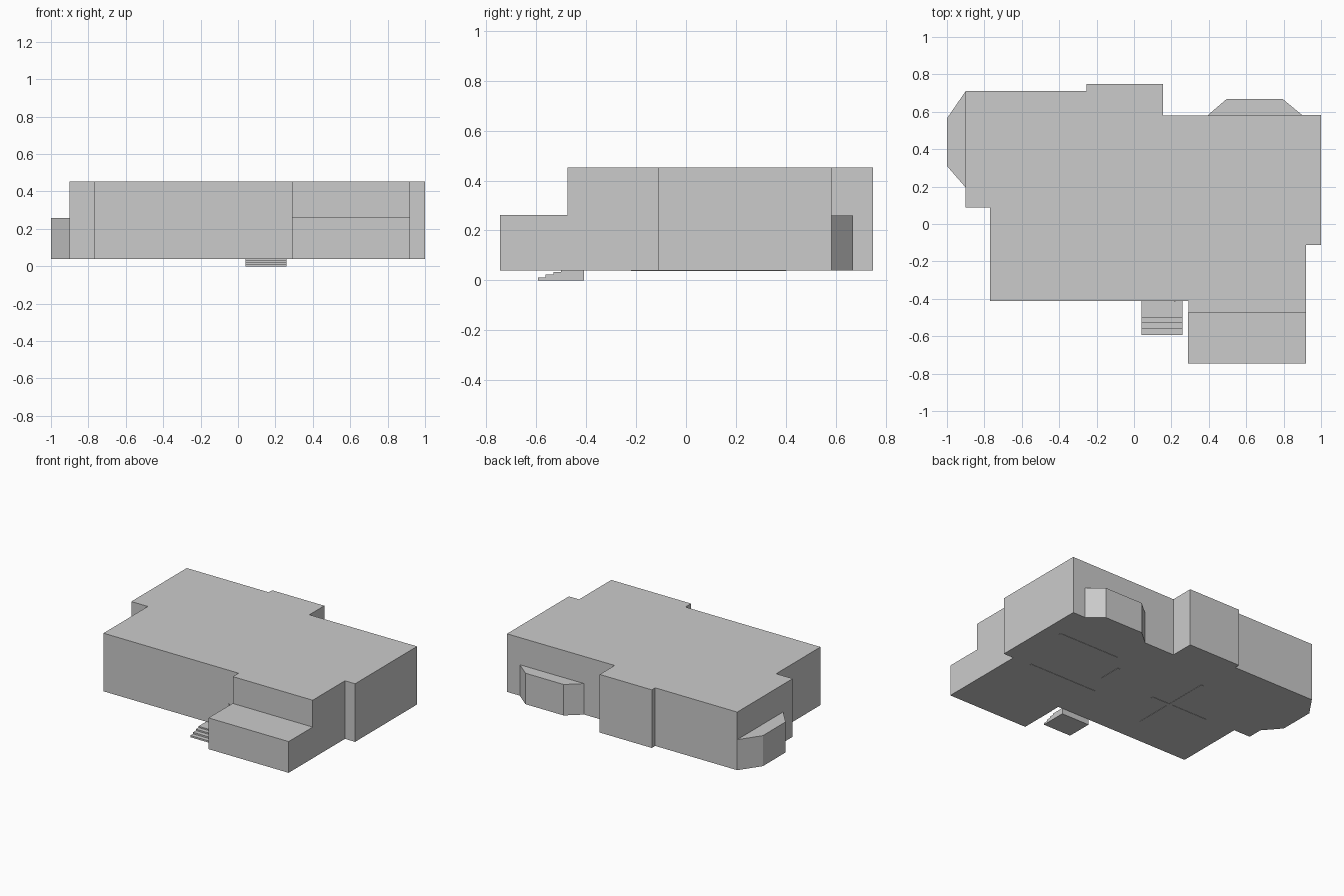
import bpy, bmesh

if "Cube" in bpy.data.objects:
    bpy.data.objects.remove(bpy.data.objects["Cube"])

BASE = 0.04


def prism(name, outline, z0, z1):
    """Extrude a flat outline straight up from z0 to z1."""
    bm = bmesh.new()
    face = bm.faces.new([bm.verts.new((x, y, z0)) for x, y in outline])
    ext = bmesh.ops.extrude_face_region(bm, geom=[face], use_keep_orig=True)
    verts = [g for g in ext["geom"] if isinstance(g, bmesh.types.BMVert)]
    bmesh.ops.translate(bm, verts=verts, vec=(0, 0, z1 - z0))
    bmesh.ops.recalc_face_normals(bm, faces=bm.faces)
    mesh = bpy.data.meshes.new(name)
    bm.to_mesh(mesh)
    bm.free()
    obj = bpy.data.objects.new(name, mesh)
    bpy.context.collection.objects.link(obj)
    return obj


def box(name, x0, x1, y0, y1, z0, z1):
    return prism(name, [(x0, y0), (x1, y0), (x1, y1), (x0, y1)], z0, z1)


# Main two-storey block
prism("main_block", [
    (-0.90, 0.71), (-0.255, 0.71), (-0.255, 0.748), (0.155, 0.748),
    (0.155, 0.58), (1.0, 0.583), (1.0, -0.113), (0.92, -0.113),
    (0.92, -0.475), (0.292, -0.475), (0.292, -0.411), (-0.77, -0.411),
    (-0.77, 0.087), (-0.90, 0.087)], BASE, 0.453)

# Single-storey front wing
box("front_wing", 0.29, 0.92, -0.745, -0.472, BASE, 0.262)

# Bay windows on the back and left walls
prism("back_bay", [(0.395, 0.575), (0.395, 0.582), (0.495, 0.668),
                   (0.795, 0.668), (0.90, 0.582), (0.90, 0.575)], BASE, 0.26)
prism("left_bay", [(-0.895, 0.71), (-0.90, 0.71), (-1.0, 0.565),
                   (-1.0, 0.31), (-0.90, 0.195), (-0.895, 0.195)], BASE, 0.257)

# Entrance steps, each set back from the one below
for i, (front, top) in enumerate([(-0.593, 0.012), (-0.562, 0.023),
                                  (-0.53, 0.033), (-0.50, 0.042)]):
    z0 = 0 if i == 0 else (0.012, 0.023, 0.033)[i - 1]
    box(f"entrance_step_{i + 1}", 0.04, 0.26, front, -0.409, z0, top)

# Narrow trim beside the entrance
box("entrance_trim", 0.213, 0.221, -0.414, -0.409, BASE, 0.215)

# Undersides of the interior partition walls, just showing below the floor
partitions = [(0.24, 0.78, -0.12, -0.10), (0.41, 0.89, 0.305, 0.325),
              (0.30, 0.32, 0.05, 0.22), (-0.25, -0.23, -0.22, 0.40),
              (-0.54, -0.09, 0.06, 0.08)]
for i, (x0, x1, y0, y1) in enumerate(partitions):
    box(f"partition_base_{i + 1}", x0, x1, y0, y1, BASE - 0.002, BASE + 0.002)
